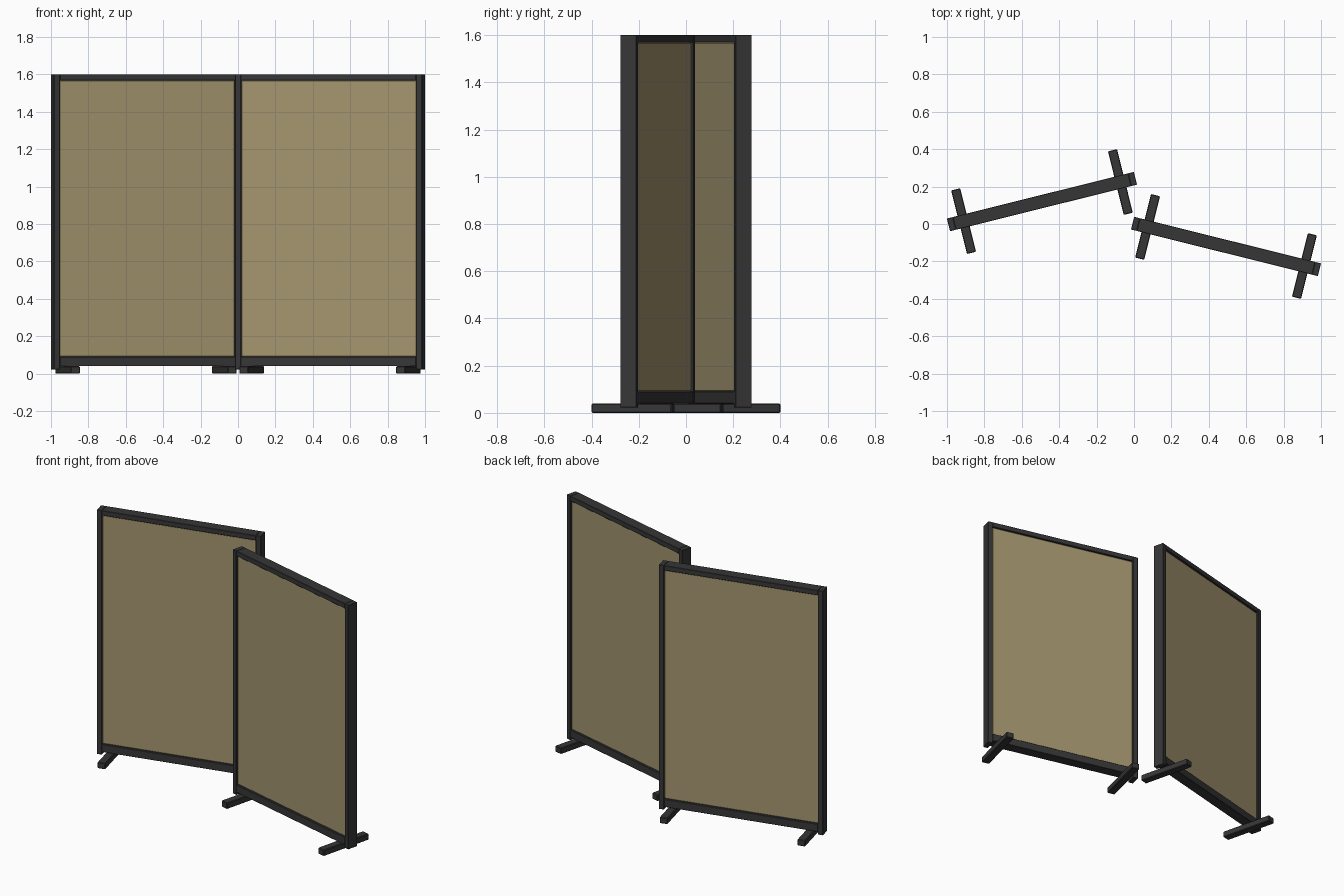
import bpy
import math
from mathutils import Matrix, Vector

cube = bpy.data.objects.get("Cube")
if cube:
    bpy.data.objects.remove(cube, do_unlink=True)


def make_material(name, rgb):
    mat = bpy.data.materials.new(name)
    mat.use_nodes = True
    colour = (*rgb, 1.0)
    mat.diffuse_color = colour
    mat.node_tree.nodes["Principled BSDF"].inputs["Base Color"].default_value = colour
    return mat


CHARCOAL = make_material("charcoal metal", (0.037, 0.037, 0.038))
FABRIC = make_material("tan fabric", (0.37, 0.30, 0.16))

LENGTH, DEPTH, HEIGHT = 1.03, 0.07, 1.6
POST = 0.032          # width of the posts and the top rail
RAIL_LOW, RAIL_HIGH = 0.04, 0.09
FOOT_OFFSET = 0.432


def box(name, low, high, mat, place, bevel):
    """Bevelled box between two corners, placed by the screen's transform."""
    low, high = Vector(low), Vector(high)
    bpy.ops.mesh.primitive_cube_add(size=1)
    obj = bpy.context.object
    obj.name = name
    size = high - low
    obj.data.transform(Matrix.Diagonal((*size, 1)))
    obj.matrix_world = place @ Matrix.Translation((low + high) / 2)
    obj.data.materials.append(mat)
    mod = obj.modifiers.new("soft edges", "BEVEL")
    mod.width = bevel
    mod.segments = 1
    return obj


def build_screen(side, x, y, angle):
    place = Matrix.Translation((x, y, 0)) @ Matrix.Rotation(angle, 4, "Z")
    half, d = LENGTH / 2, DEPTH / 2
    inner = half - POST

    # Rails between the posts
    box(f"{side}_top_rail", (-inner, -d, HEIGHT - POST), (inner, d, HEIGHT),
        CHARCOAL, place, 0.002)
    box(f"{side}_bottom_rail", (-inner, -d, RAIL_LOW), (inner, d, RAIL_HIGH),
        CHARCOAL, place, 0.002)

    # Fabric infill, slightly recessed in the frame
    box(f"{side}_fabric_panel", (-inner, -0.026, RAIL_HIGH),
        (inner, 0.026, HEIGHT - POST), FABRIC, place, 0.004)

    # Posts and cross feet at both ends
    for end, s in (("outer", side_sign(x)), ("inner", -side_sign(x))):
        a, b = sorted((s * inner, s * half))
        box(f"{side}_{end}_post", (a, -d, 0.022), (b, d, HEIGHT),
            CHARCOAL, place, 0.002)
        f = s * FOOT_OFFSET
        box(f"{side}_{end}_foot", (f - 0.025, -0.175, 0), (f + 0.025, 0.175, 0.04),
            CHARCOAL, place, 0.004)


def side_sign(x):
    return 1 if x > 0 else -1


# Two freestanding screens, turned opposite ways
build_screen("right", -0.492, 0.12, math.radians(14))
build_screen("left", 0.492, -0.12, math.radians(-14))
